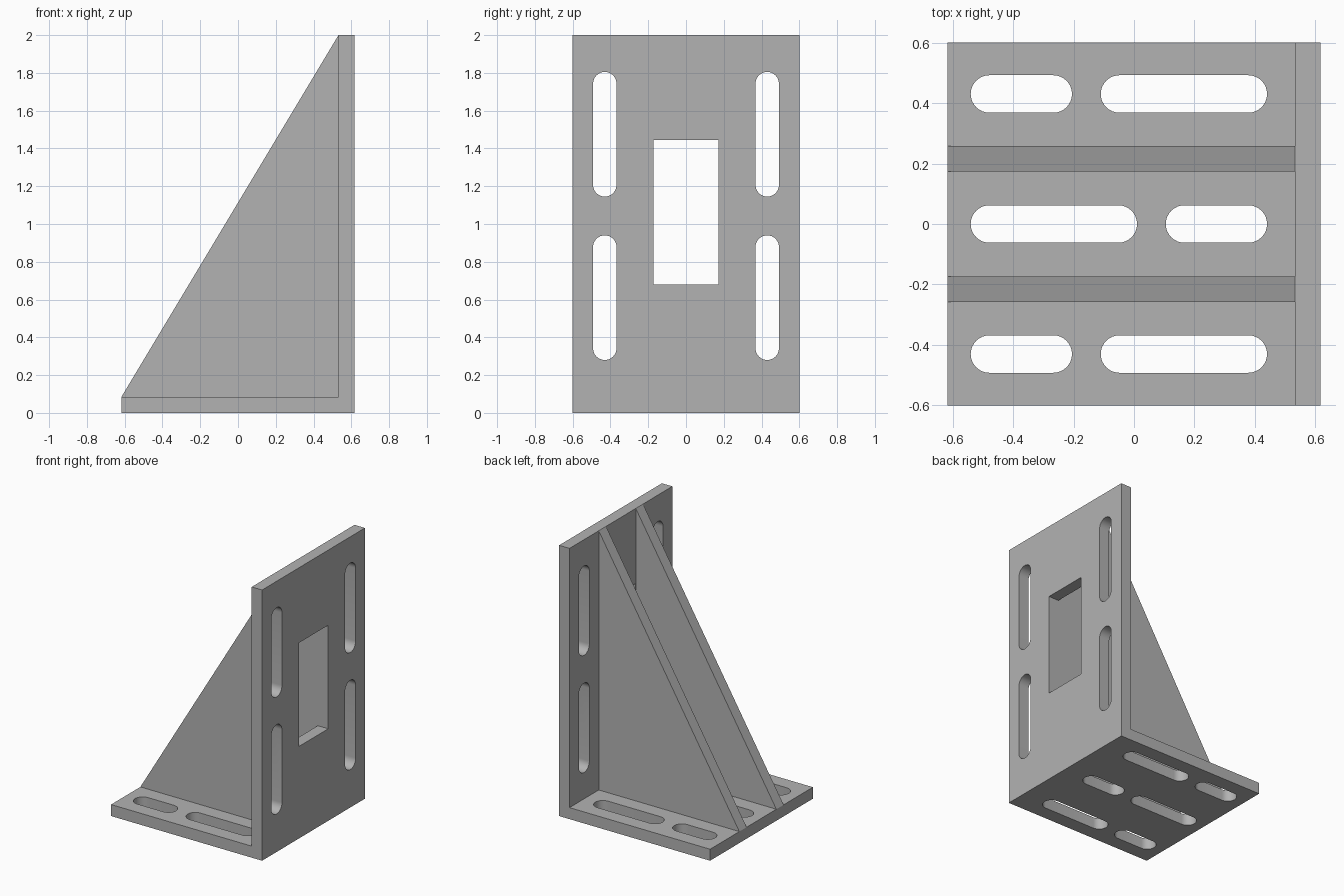
import bpy
import math
from mathutils import Matrix, Vector

default_cube = bpy.data.objects.get("Cube")
if default_cube:
    bpy.data.objects.remove(default_cube, do_unlink=True)

# Overall sizes
HALF_X, HALF_Y, HEIGHT = 0.617, 0.6, 2.0
PLATE = 0.085
INNER_X = HALF_X - PLATE
SLOT_R = 0.062
ROW_Y = 0.43
RIB_Y, RIB_HALF = 0.216, 0.0425

steel = bpy.data.materials.new("plain_grey")
steel.use_nodes = True
GREY = (0.45, 0.45, 0.45, 1)
steel.diffuse_color = GREY
steel.node_tree.nodes["Principled BSDF"].inputs["Base Color"].default_value = GREY

# Maps profile (u, v, depth) to (x, y, z) for each extrusion direction
ALONG_X = Matrix(((0, 0, 1), (1, 0, 0), (0, 1, 0)))
ALONG_Y = Matrix(((1, 0, 0), (0, 0, -1), (0, 1, 0)))
ALONG_Z = Matrix.Identity(3)


def prism(name, outlines, start, end, axes):
    """Extrude closed counter-clockwise outlines from start to end."""
    verts, faces = [], []
    for outline in outlines:
        first, n = len(verts), len(outline)
        for depth in (start, end):
            verts += [axes @ Vector((u, v, depth)) for u, v in outline]
        low = list(range(first, first + n))
        high = [i + n for i in low]
        faces += [low[::-1], high]
        for i in range(n):
            j = (i + 1) % n
            faces.append((low[i], low[j], high[j], high[i]))
    mesh = bpy.data.meshes.new(name)
    mesh.from_pydata(verts, [], faces)
    mesh.materials.append(steel)
    obj = bpy.data.objects.new(name, mesh)
    bpy.context.collection.objects.link(obj)
    return obj


def slot(a, b, across, swap=False, r=SLOT_R, steps=16):
    """Round-ended slot from a to b; swap makes it run along v."""
    points = []
    for centre, turn in ((b - r, -math.pi / 2), (a + r, math.pi / 2)):
        for i in range(steps + 1):
            angle = turn + math.pi * i / steps
            points.append((centre + r * math.cos(angle), across + r * math.sin(angle)))
    return [(v, u) for u, v in reversed(points)] if swap else points


def cut(target, cutter):
    cutter.hide_render = True
    mod = target.modifiers.new("cut", "BOOLEAN")
    mod.operation = "DIFFERENCE"
    mod.solver = "EXACT"
    mod.object = cutter
    bpy.ops.object.select_all(action="DESELECT")
    bpy.context.view_layer.objects.active = target
    target.select_set(True)
    bpy.ops.object.modifier_apply(modifier=mod.name)
    bpy.data.objects.remove(cutter, do_unlink=True)


# L-shaped body: base plate and upright plate in one piece
body = prism("angle_plate", [[
    (-HALF_X, 0), (HALF_X, 0), (HALF_X, HEIGHT), (INNER_X, HEIGHT),
    (INNER_X, PLATE), (-HALF_X, PLATE)]], -HALF_Y, HALF_Y, ALONG_Y)

# Base slots: outer rows match, the middle row is reversed
base_slots = [slot(-0.54, 0.01, 0), slot(0.105, 0.44, 0)]
for y in (-ROW_Y, ROW_Y):
    base_slots += [slot(-0.54, -0.205, y), slot(-0.11, 0.44, y)]
cut(body, prism("base_slot_cutter", base_slots, -0.1, PLATE + 0.1, ALONG_Z))

# Upright slots and the rectangular window between the ribs
openings = [[(-0.172, 0.68), (0.172, 0.68), (0.172, 1.445), (-0.172, 1.445)]]
for y in (-ROW_Y, ROW_Y):
    openings += [slot(0.28, 0.94, y, True), slot(1.145, 1.805, y, True)]
cut(body, prism("upright_cutter", openings, INNER_X - 0.1, HALF_X + 0.1, ALONG_X))

bpy.ops.object.shade_smooth_by_angle(angle=math.radians(30))

# Two triangular ribs
for name, y in (("front_rib", -RIB_Y), ("back_rib", RIB_Y)):
    prism(name, [[(-HALF_X, PLATE), (INNER_X, PLATE), (INNER_X, HEIGHT)]],
          -y - RIB_HALF, -y + RIB_HALF, ALONG_Y)
